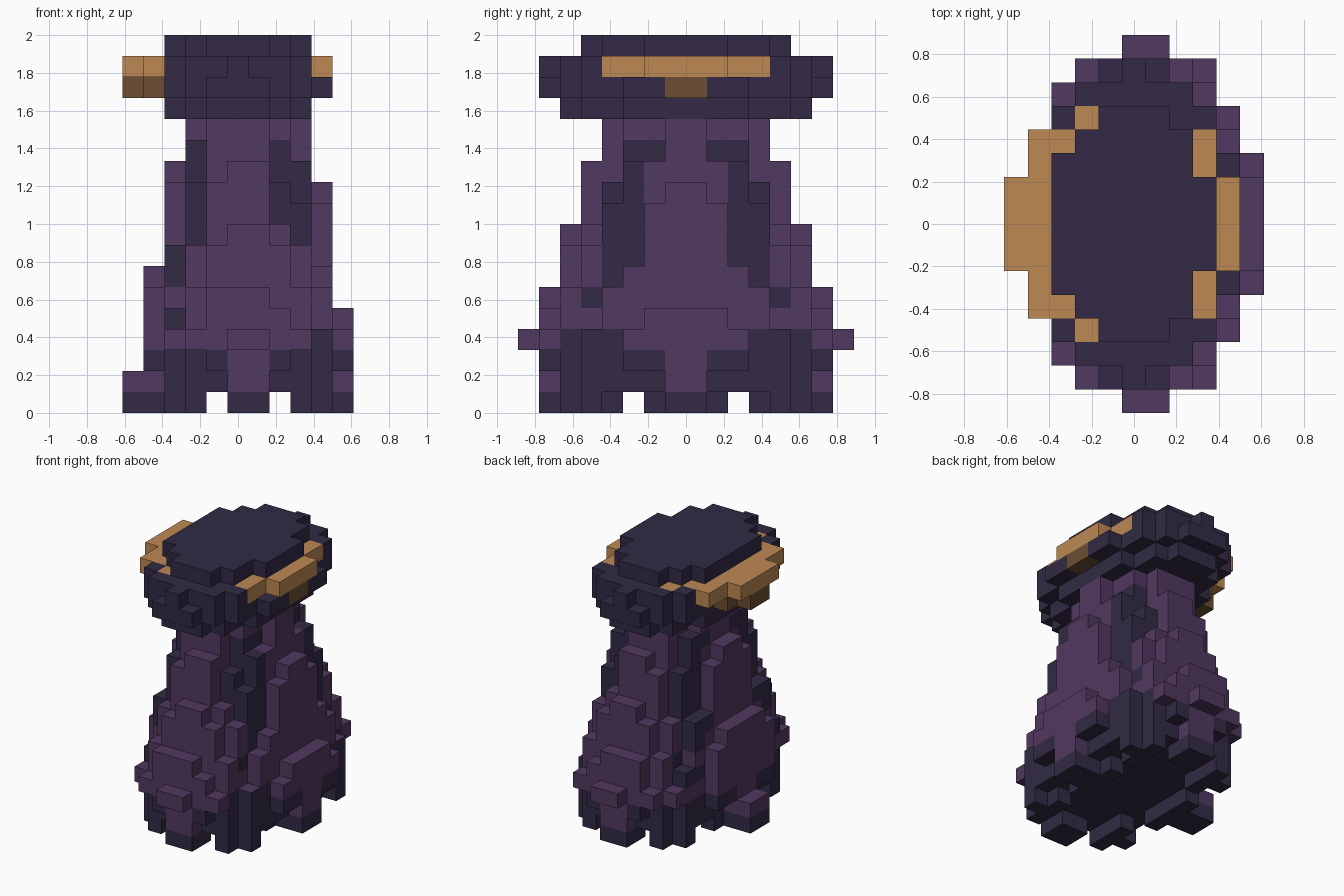
import bpy
import bmesh

cube = bpy.data.objects.get("Cube")
if cube:
    bpy.data.objects.remove(cube, do_unlink=True)

UNIT = 1 / 9          # edge length of one block
X_START = -5.5 * UNIT

# Each slab is a plan outline: half depth in blocks per column, left to right.
# Slabs are listed upward from the ground.
PARTS = {
    "feet": ["1156.77.651"],
    "robe": [
        "11566776651",
        ".3567777653",
        ".3677887753",
        ".3567777642",
        ".346777664.",
        ".245666653.",
        "..45666652.",
        "..24566542.",
        "..24555442.",
        "..24555431.",
        "..1345533..",
        "...344431..",
        "...244431..",
    ],
    "brim": ["..3566653..", "1256777653."],
    "hat_band": ["2456676652."],
    "crown": ["..3455542.."],
}

# Rows touching the ground in each column of feet
FOOT_ROWS = {0: [1], 1: [1], 2: [1, 2, 5], 3: [4, 5, 6], 5: [6, 7], 6: [6, 7],
             8: [1, 2, 4, 5, 6], 9: [1, 5], 10: [1]}

# Rows of the dark corner folds (first, last) for each robe slab
FOLDS = {3: (4, 6), 5: (5, 5), 6: (4, 4), 7: (3, 4), 8: (3, 4),
         9: (3, 4), 10: (3, 4), 11: (3, 3), 12: (2, 3)}


def material(name, color):
    mat = bpy.data.materials.new(name)
    mat.use_nodes = True
    rgba = (*color, 1.0)
    mat.diffuse_color = rgba
    bsdf = mat.node_tree.nodes["Principled BSDF"]
    bsdf.inputs["Base Color"].default_value = rgba
    bsdf.inputs["Roughness"].default_value = 0.9
    return mat


PURPLE, DARK, GOLD, BROWN = range(4)
MATERIALS = [
    material("purple_cloth", (0.083, 0.04, 0.115)),
    material("dark_cloth", (0.032, 0.023, 0.059)),
    material("gold_trim", (0.51, 0.25, 0.088)),
    material("brown_trim", (0.15, 0.074, 0.032)),
]


def row_of(j):
    """Distance of a block from the middle plane, counted from one."""
    return j + 1 if j >= 0 else -j


def paint(part, i, row, k, up):
    """Colour of a block side; up is its vertical direction."""
    if part in ("feet", "crown"):
        return DARK
    if part == "hat_band":
        trim = {0: 8, 1: 8, 2: 4, 3: 5, 8: 4, 9: 8}
        return GOLD if row <= trim.get(i, 0) else DARK
    if part == "brim":
        return BROWN if i < 2 or (i == 9 and row == 1) else DARK
    # robe: purple panels with an arched dark hem and dark corner folds
    if k < 3:
        panel = up >= 0 and (i in (5, 6) or row == 1)
        return PURPLE if panel else DARK
    if k == 3 and (up > 0 or i == 2):
        return PURPLE
    if k == 4 and i == 2:
        return DARK
    first, last = FOLDS.get(k, (0, 0))
    return DARK if first <= row <= last else PURPLE


# Fill the block grid
blocks = {}
k = 0
for part, slabs in PARTS.items():
    for slab in slabs:
        for i, char in enumerate(slab):
            half = 0 if char == "." else int(char)
            for j in range(-half, half):
                if part == "feet" and row_of(j) not in FOOT_ROWS[i]:
                    continue
                blocks[i, j, k] = part
        k += 1


def block_faces():
    """Direction and four corner offsets for each side of a block."""
    for axis in range(3):
        u, v = (axis + 1) % 3, (axis + 2) % 3
        for side in (0, 1):
            corners = []
            for a, b in ((0, 0), (1, 0), (1, 1), (0, 1)):
                c = [0, 0, 0]
                c[axis], c[u], c[v] = side, a, b
                corners.append(c)
            if side == 0:
                corners.reverse()
            step = [0, 0, 0]
            step[axis] = 1 if side else -1
            yield step, corners


SIDES = list(block_faces())


def build(part):
    """Skin the exposed sides of every block in a part."""
    bm = bmesh.new()
    verts = {}

    def vert(p):
        if p not in verts:
            verts[p] = bm.verts.new((X_START + p[0] * UNIT, p[1] * UNIT, p[2] * UNIT))
        return verts[p]

    for cell, owner in blocks.items():
        if owner != part:
            continue
        i, j, level = cell
        for step, corners in SIDES:
            if tuple(a + b for a, b in zip(cell, step)) in blocks:
                continue
            loop = [vert(tuple(a + b for a, b in zip(cell, c))) for c in corners]
            face = bm.faces.new(loop)
            face.material_index = paint(part, i, row_of(j), level, step[2])

    # merge flat areas of one colour
    bmesh.ops.dissolve_limit(bm, angle_limit=0.01, verts=bm.verts[:],
                             edges=bm.edges[:], delimit={"MATERIAL"})
    mesh = bpy.data.meshes.new(part)
    bm.to_mesh(mesh)
    bm.free()
    for mat in MATERIALS:
        mesh.materials.append(mat)
    obj = bpy.data.objects.new(part, mesh)
    bpy.context.scene.collection.objects.link(obj)


for part in PARTS:
    build(part)
